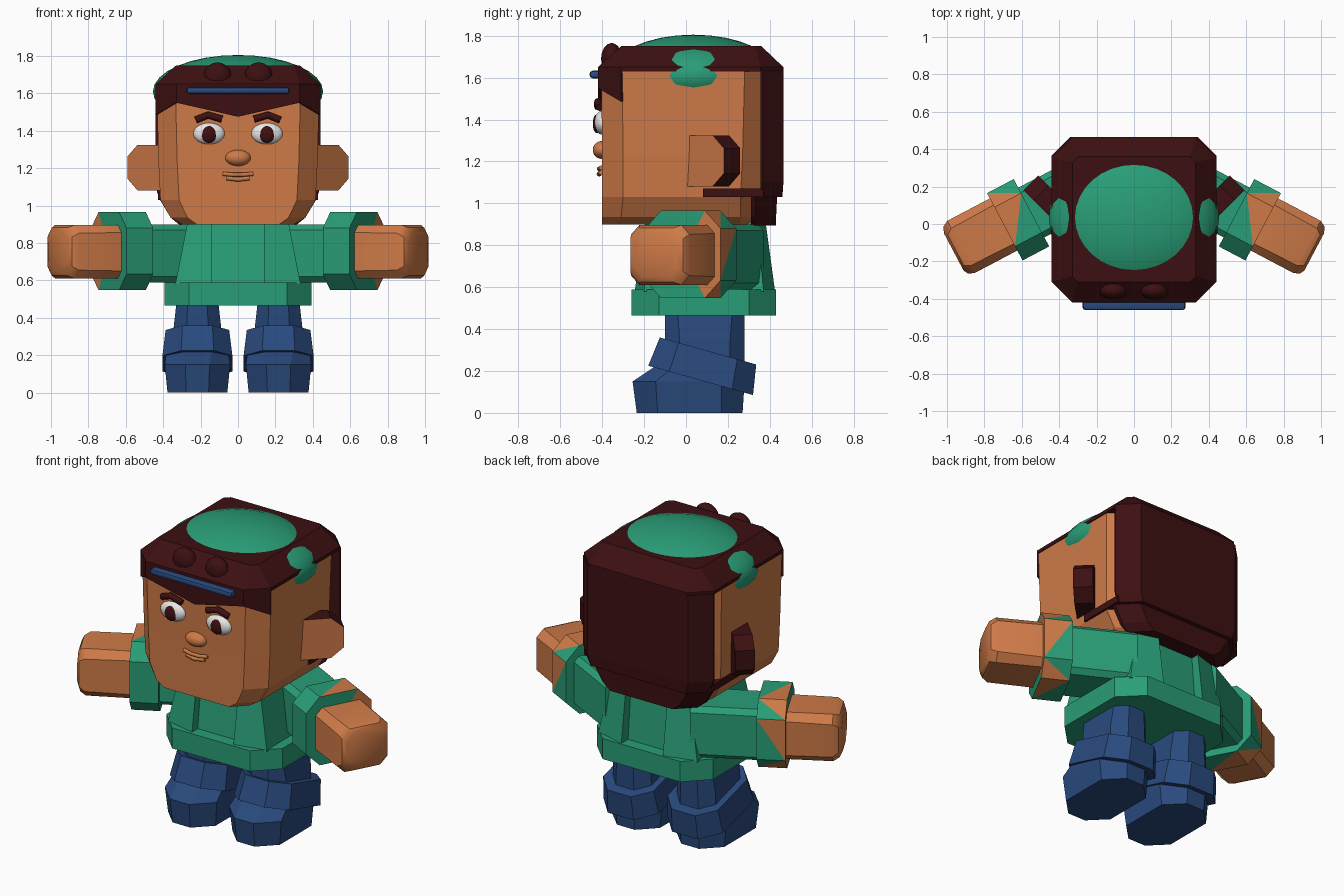
import bpy, bmesh, math
from mathutils import Vector

if "Cube" in bpy.data.objects:
    bpy.data.objects.remove(bpy.data.objects["Cube"])


def colour(name, rgb):
    m = bpy.data.materials.new(name)
    m.diffuse_color = (*rgb, 1)
    m.use_nodes = True
    m.node_tree.nodes["Principled BSDF"].inputs["Base Color"].default_value = m.diffuse_color
    return m


SKIN = colour("skin", (0.62, 0.195, 0.064))
GREEN = colour("green_cloth", (0.022, 0.34, 0.185))
HAIR = colour("dark_hair", (0.046, 0.005, 0.006))
BLUE = colour("navy_cloth", (0.022, 0.068, 0.205))
WHITE = colour("eye_white", (0.85, 0.85, 0.85))


def finish(name, bm, mats, smooth=None):
    bmesh.ops.recalc_face_normals(bm, faces=bm.faces[:])
    me = bpy.data.meshes.new(name)
    bm.to_mesh(me)
    bm.free()
    for m in mats:
        me.materials.append(m)
    ob = bpy.data.objects.new(name, me)
    bpy.context.collection.objects.link(ob)
    if smooth:
        for o in bpy.context.selected_objects:
            o.select_set(False)
        ob.select_set(True)
        bpy.context.view_layer.objects.active = ob
        bpy.ops.object.shade_smooth_by_angle(angle=math.radians(smooth))
    return ob


def ring(hx, y0, y1, c, z, cx=0, slope=0):
    """Chamfered rectangle, optionally tilted along y."""
    pts = [(-hx, y0 + c), (-hx + c, y0), (hx - c, y0), (hx, y0 + c),
           (hx, y1 - c), (hx - c, y1), (-hx + c, y1), (-hx, y1 - c)]
    return [(x + cx, y, z + slope * (y - y0)) for x, y in pts]


def loft_bm(rings):
    bm = bmesh.new()
    vs = [[bm.verts.new(p) for p in r] for r in rings]
    n = len(vs[0])
    for a, b in zip(vs, vs[1:]):
        for i in range(n):
            j = (i + 1) % n
            bm.faces.new((a[i], a[j], b[j], b[i]))
    bm.faces.new(vs[0][::-1])
    bm.faces.new(vs[-1])
    return bm


def loft(name, rings, mat):
    return finish(name, loft_bm(rings), [mat])


def ball(name, loc, size, mat, seg=24):
    bm = bmesh.new()
    bmesh.ops.create_uvsphere(bm, u_segments=seg, v_segments=16, radius=1)
    for v in bm.verts:
        v.co = Vector([v.co[i] * size[i] + loc[i] for i in range(3)])
    return finish(name, bm, [mat], 60)


def bar(name, pts, r, mat):
    """Rounded tube along a short path."""
    cu = bpy.data.curves.new(name, 'CURVE')
    cu.dimensions = '3D'
    cu.bevel_depth = r
    cu.bevel_resolution = 2
    cu.use_fill_caps = True
    s = cu.splines.new('POLY')
    s.points.add(len(pts) - 1)
    for p, q in zip(s.points, pts):
        p.co = (*q, 1)
    cu.materials.append(mat)
    ob = bpy.data.objects.new(name, cu)
    bpy.context.collection.objects.link(ob)


# Head with a chamfered jaw
loft("head", [ring(0.30, -0.40, 0.34, 0.08, 0.90), ring(0.36, -0.40, 0.35, 0.09, 0.935),
              ring(0.415, -0.40, 0.36, 0.10, 1.03), ring(0.425, -0.40, 0.37, 0.10, 1.23),
              ring(0.435, -0.405, 0.38, 0.10, 1.64)], SKIN)

# Hair: top, back, nape and pointed fringe
loft("hair_top", [ring(0.44, -0.42, 0.465, 0.11, 1.63), ring(0.44, -0.42, 0.465, 0.11, 1.65),
                  ring(0.33, -0.31, 0.36, 0.03, 1.75)], HAIR)


def back_ring(hx, y0, y1, z):
    return [(-hx, y0, z), (hx, y0, z), (hx, y1 - 0.1, z), (hx - 0.1, y1, z),
            (-hx + 0.1, y1, z), (-hx, y1 - 0.1, z)]


loft("hair_back", [back_ring(0.42, 0.355, 0.46, 1.03), back_ring(0.44, 0.355, 0.465, 1.10),
                   back_ring(0.44, 0.355, 0.465, 1.635)], HAIR)
loft("hair_nape", [back_ring(0.31, 0.31, 0.43, 0.895), back_ring(0.36, 0.31, 0.43, 0.935),
                   back_ring(0.42, 0.31, 0.435, 1.035)], HAIR)

fringe = [(-0.44, -0.31, 1.485), (-0.33, -0.42, 1.55), (0, -0.42, 1.475),
          (0.33, -0.42, 1.55), (0.44, -0.31, 1.485)]
loft("hair_fringe", [[(x, y, 1.64), (x, y, z), (x * 0.92, y * 0.88, z),
                      (x * 0.92, y * 0.88, 1.64)] for x, y, z in fringe], HAIR)

# Cap dome and head band
ball("cap_dome", (0, 0.035, 1.61), (0.455, 0.405, 0.195), GREEN, 32)
bm = bmesh.new()
bmesh.ops.create_cube(bm, size=1)
for v in bm.verts:
    v.co = (v.co.x * 0.55, v.co.y * 0.06 - 0.43, v.co.z * 0.036 + 1.615)
bmesh.ops.bevel(bm, geom=bm.edges[:], offset=0.014, segments=2, affect='EDGES', profile=0.5)
finish("head_band", bm, [BLUE], 40)

# Face
ball("nose", (0, -0.40, 1.255), (0.068, 0.045, 0.043), SKIN)
bar("upper_lip", [(-0.08, -0.405, 1.17), (-0.03, -0.415, 1.165), (0.03, -0.415, 1.165),
                  (0.08, -0.405, 1.17)], 0.011, SKIN)
bar("lower_lip", [(-0.06, -0.405, 1.147), (0, -0.415, 1.14), (0.06, -0.405, 1.147)], 0.012, SKIN)

D = Vector((0.885, -0.466))   # arm direction seen from above
P = Vector((0.466, 0.885))    # across the arm, toward the back


def arm_ring(s, d, p0, p1, z0, z1, c):
    pts = [(p0 + c, z0), (p1 - c, z0), (p1, z0 + c), (p1, z1 - c),
           (p1 - c, z1), (p0 + c, z1), (p0, z1 - c), (p0, z0 + c)]
    out = []
    for p, z in pts:
        q = D * d + P * p
        out.append((s * q.x, q.y, z))
    return out


for s, side in ((-1, "left"), (1, "right")):
    # Eyes, brows and hair tufts
    ball(side + "_eye", (s * 0.155, -0.40, 1.385), (0.084, 0.038, 0.057), WHITE)
    ball(side + "_pupil", (s * 0.155, -0.425, 1.38), (0.041, 0.020, 0.045), HAIR)
    bar(side + "_brow", [(s * 0.225, -0.41, 1.458), (s * 0.16, -0.42, 1.484),
                         (s * 0.085, -0.42, 1.462)], 0.019, HAIR)
    ball(side + "_tuft", (s * 0.11, -0.355, 1.69), (0.075, 0.05, 0.075), HAIR, 12)

    # Angled ear, skin on the front and dark behind
    out = Vector((s * 0.71, 0.71, 0))
    back = Vector((-s * 0.71, 0.71, 0))
    prof = [(-0.1, -0.122), (0.13, -0.122), (0.205, -0.06),
            (0.205, 0.06), (0.13, 0.122), (-0.1, 0.122)]
    root = Vector((s * 0.445, 0.035, 1.203))
    bm = loft_bm([[root + out * u + back * t + Vector((0, 0, w)) for u, w in prof]
                  for t in (0, 0.11)])
    bm.normal_update()
    bmesh.ops.recalc_face_normals(bm, faces=bm.faces[:])
    for f in bm.faces:
        f.material_index = 0 if f.normal.dot(back) < -0.5 else 1
    finish(side + "_ear", bm, [SKIN, HAIR])

    # Small dark edge under the side of the head
    loft(side + "_hair_edge", [[(s * x, y, z) for x, y in
         ((0.37, 0.08), (0.428, 0.08), (0.428, 0.37), (0.37, 0.37))] for z in (1.03, 1.07)], HAIR)

    # Sleeve, cuff with skin at its outer rear, and hand
    loft(side + "_sleeve", [arm_ring(s, d, 0.16, 0.46, 0.59, 0.90, 0.03) for d in (0.08, 0.5)], GREEN)
    bm = loft_bm([arm_ring(s, d, 0.105, 0.512, 0.548, 0.965, 0.085) for d in (0.457, 0.618)])
    ends = [f for f in bm.faces if len(f.verts) > 4]
    bmesh.ops.poke(bm, faces=ends)
    bmesh.ops.triangulate(bm, faces=[f for f in bm.faces if len(f.verts) == 4])
    for f in bm.faces:
        c = f.calc_center_median()
        flat = Vector((s * c.x, c.y))
        f.material_index = int(flat.dot(D) > 0.555 and flat.dot(P) > 0.32)
    finish(side + "_cuff", bm, [GREEN, SKIN])
    bm = loft_bm([arm_ring(s, 0.58, 0.165, 0.48, 0.61, 0.897, 0.04),
                  arm_ring(s, 0.875, 0.165, 0.48, 0.61, 0.897, 0.045),
                  arm_ring(s, 0.908, 0.178, 0.462, 0.625, 0.882, 0.05),
                  arm_ring(s, 0.922, 0.205, 0.43, 0.65, 0.855, 0.05)])
    finish(side + "_hand", bm, [SKIN], 35)

    # Tapered vest panel reaching from front to back
    loft(side + "_vest_panel", [
        [(s * 0.14, -0.245, 0.58), (s * 0.335, -0.20, 0.58), (s * 0.335, 0.37, 0.58), (s * 0.14, 0.425, 0.58)],
        [(s * 0.14, -0.195, 0.91), (s * 0.27, -0.17, 0.91), (s * 0.27, 0.34, 0.91), (s * 0.14, 0.38, 0.91)]], GREEN)

    # Leg, tilted boot top and boot
    cx = s * 0.217
    loft(side + "_leg", [ring(0.135, -0.10, 0.28, 0.07, 0.12, cx),
                         ring(0.128, -0.10, 0.28, 0.07, 0.34, cx),
                         ring(0.112, -0.10, 0.28, 0.06, 0.48, cx)], BLUE)
    loft(side + "_boot_top", [ring(0.187, -0.18, 0.32, 0.10, 0.225, cx, -0.28),
                              ring(0.170, -0.125, 0.335, 0.09, 0.36, cx, -0.28)], BLUE)
    loft(side + "_boot", [ring(0.16, -0.235, 0.27, 0.10, 0, cx),
                          ring(0.175, -0.255, 0.28, 0.11, 0.15, cx),
                          ring(0.165, -0.15, 0.28, 0.09, 0.22, cx)], BLUE)

# Torso core, neck and wide hem
loft("torso", [ring(0.31, -0.19, 0.36, 0.06, 0.57), ring(0.25, -0.15, 0.33, 0.06, 0.91)], GREEN)
loft("shirt_hem", [ring(0.392, -0.26, 0.43, 0.13, 0.465), ring(0.392, -0.26, 0.43, 0.13, 0.59)], GREEN)
